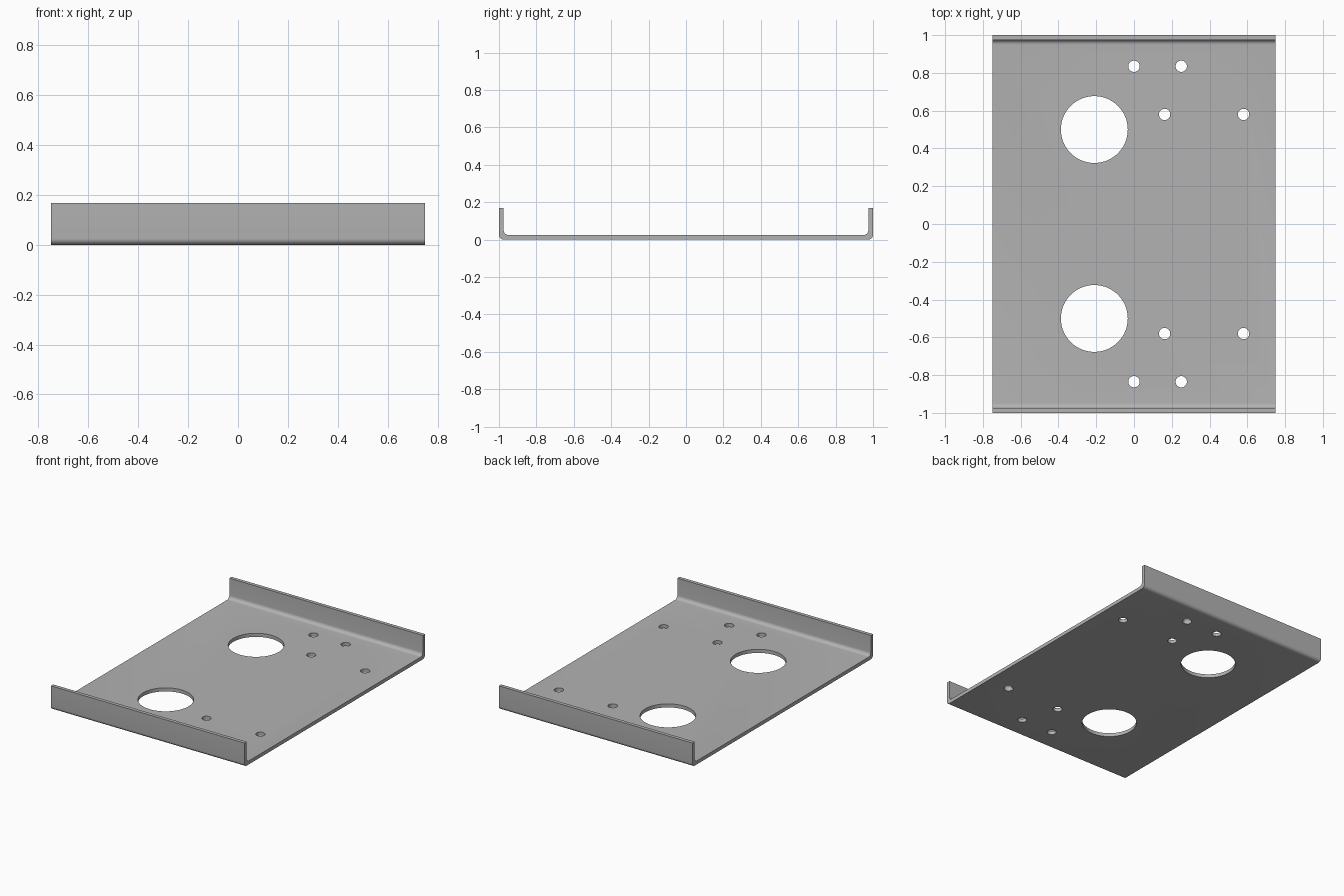
import bpy, bmesh
from math import cos, sin, pi, radians

cube = bpy.data.objects.get("Cube")
if cube:
    bpy.data.objects.remove(cube, do_unlink=True)

HALF_X, HALF_Y, HEIGHT, SHEET = 0.75, 1.0, 0.168, 0.025
OUTER_R, INNER_R, STEPS = 0.025, 0.025, 8

steel = bpy.data.materials.new("plain grey steel")
steel.use_nodes = True
grey = (0.45, 0.45, 0.45, 1)
steel.diffuse_color = grey
steel.node_tree.nodes["Principled BSDF"].inputs["Base Color"].default_value = grey


def make_object(name, bm):
    bmesh.ops.recalc_face_normals(bm, faces=bm.faces)
    mesh = bpy.data.meshes.new(name)
    bm.to_mesh(mesh)
    bm.free()
    mesh.materials.append(steel)
    obj = bpy.data.objects.new(name, mesh)
    bpy.context.collection.objects.link(obj)
    return obj


def bend(y, z, r):
    """Quarter arc from pointing down to pointing +y."""
    arc = [i / STEPS * pi / 2 for i in range(STEPS + 1)]
    return [(y + r * sin(a), z - r * cos(a)) for a in arc]


# Folded channel: half profile, mirrored, then extruded along x
inner_y = HALF_Y - SHEET
outer = bend(HALF_Y - OUTER_R, OUTER_R, OUTER_R) + [(HALF_Y, HEIGHT)]
inner = [(inner_y, HEIGHT)] + bend(inner_y - INNER_R, SHEET + INNER_R, INNER_R)[::-1]
half = outer + inner
profile = half + [(-y, z) for y, z in reversed(half)]

bm = bmesh.new()
end = bm.faces.new([bm.verts.new((-HALF_X, y, z)) for y, z in profile])
swept = bmesh.ops.extrude_face_region(bm, geom=[end])["geom"]
bmesh.ops.translate(bm, vec=(2 * HALF_X, 0, 0),
                    verts=[v for v in swept if isinstance(v, bmesh.types.BMVert)])
plate = make_object("flanged_plate", bm)

# Cutters for the two large openings and the bolt holes, mirrored front to back
holes = [(-0.21, 0.5, 0.177, 64), (0, 0.835, 0.03, 32), (0.25, 0.835, 0.03, 32),
         (0.162, 0.58, 0.03, 32), (0.58, 0.58, 0.03, 32)]
bm = bmesh.new()
for x, y, radius, sides in holes:
    for side in (-1, 1):
        drill = bmesh.ops.create_cone(bm, cap_ends=True, segments=sides,
                                      radius1=radius, radius2=radius, depth=0.2)
        bmesh.ops.translate(bm, verts=drill["verts"], vec=(x, y * side, 0))
cutter = make_object("hole_cutter", bm)
cutter.hide_render = True

# Cut the holes, then discard the cutter
cut = plate.modifiers.new("holes", "BOOLEAN")
cut.operation, cut.solver, cut.object = "DIFFERENCE", "EXACT", cutter
bpy.ops.object.select_all(action="DESELECT")
plate.select_set(True)
bpy.context.view_layer.objects.active = plate
bpy.ops.object.modifier_apply(modifier=cut.name)
bpy.data.objects.remove(cutter, do_unlink=True)

# Smooth bends and hole walls, crisp sheet edges
bpy.ops.object.shade_smooth_by_angle(angle=radians(30))
